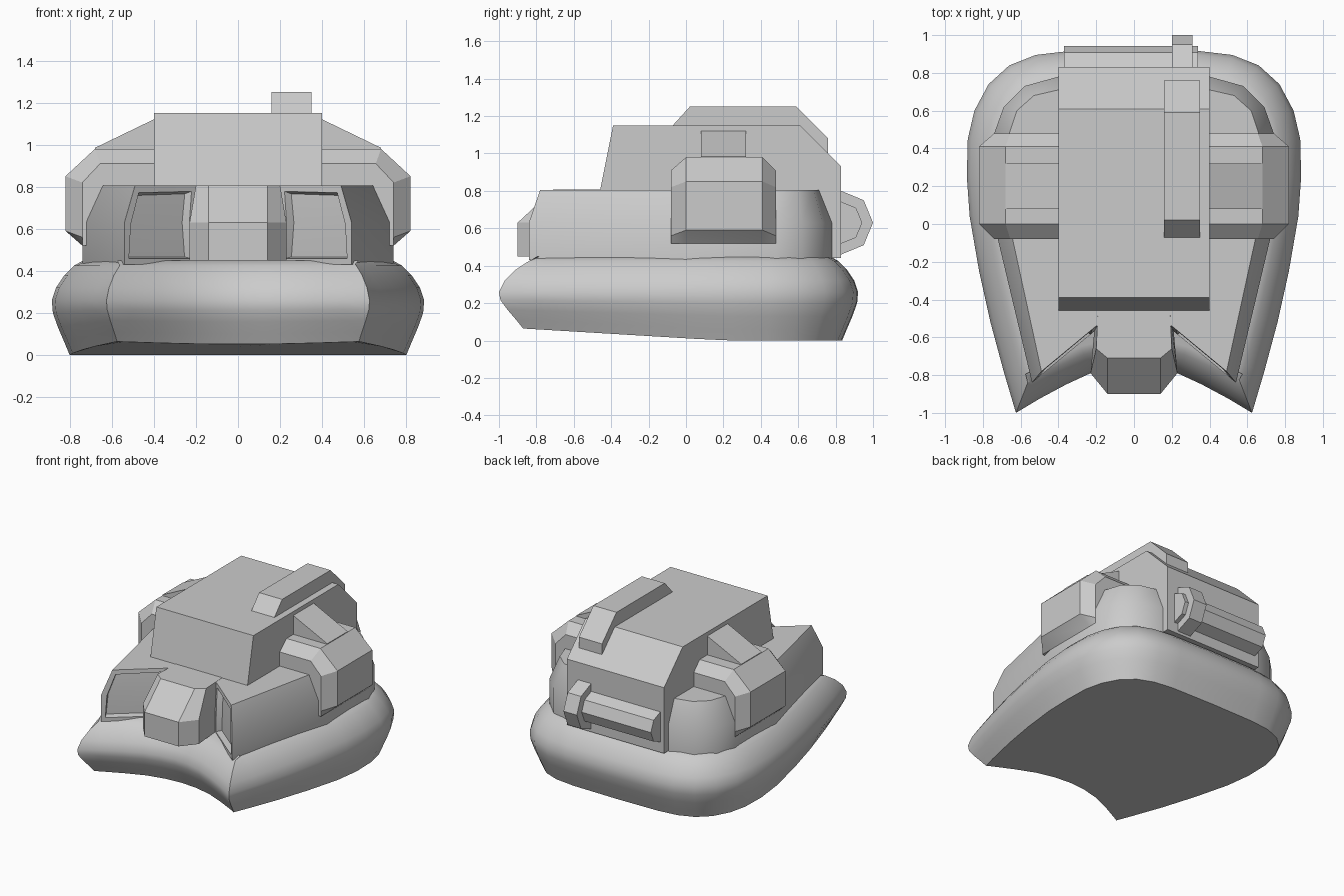
import bpy, bmesh, math
from mathutils import Vector

if "Cube" in bpy.data.objects:
    bpy.data.objects.remove(bpy.data.objects["Cube"])


def finish(name, bm, smooth=None):
    bmesh.ops.recalc_face_normals(bm, faces=bm.faces)
    me = bpy.data.meshes.new(name)
    bm.to_mesh(me)
    bm.free()
    ob = bpy.data.objects.new(name, me)
    bpy.context.collection.objects.link(ob)
    if smooth:
        bpy.ops.object.select_all(action='DESELECT')
        ob.select_set(True)
        bpy.context.view_layer.objects.active = ob
        bpy.ops.object.shade_smooth_by_angle(angle=math.radians(smooth))
    return ob


def loft(rings):
    """Skin a stack of equal-length closed rings and cap both ends."""
    bm = bmesh.new()
    vs = [[bm.verts.new(p) for p in r] for r in rings]
    n = len(vs[0])
    for a, b in zip(vs, vs[1:]):
        for i in range(n):
            j = (i + 1) % n
            bm.faces.new((a[i], a[j], b[j], b[i]))
    bm.faces.new(vs[0][::-1])
    bm.faces.new(vs[-1])
    bmesh.ops.recalc_face_normals(bm, faces=bm.faces)
    return bm


def mirror_ring(half):
    return half + [(-x, y) for x, y in reversed(half) if x > 1e-4]


def prism_x(name, profile, x0, x1):
    """Extrude a (y, z) profile along x."""
    return finish(name, loft([[(x, y, z) for y, z in profile] for x in (x0, x1)]))


# Inflated skirt: plan outline pulled inward at each level
half = [(0, .92), (.35, .915), (.52, .895), (.66, .84), (.77, .74), (.845, .6), (.88, .45),
        (.885, .25), (.87, .04), (.82, -.25), (.76, -.52), (.69, -.78), (.625, -1.0),
        (.5, -.925), (.36, -.85), (.23, -.79), (.11, -.76), (0, -.75)]
outline = [Vector(p) for p in mirror_ring(half)]


def inset(d):
    out, n = [], len(outline)
    for i, p in enumerate(outline):
        a = (p - outline[i - 1]).normalized()
        b = (outline[(i + 1) % n] - p).normalized()
        m = Vector((a.y, -a.x)) + Vector((b.y, -b.x))
        m.normalize()
        k = min(1 / max(m.dot(Vector((a.y, -a.x))), .2), 1.9)
        out.append(p + m * d * k)
    return out


rings = []
for z, d in [(0, .085), (.06, .06), (.13, .03), (.2, .005), (.26, 0), (.32, .02),
             (.38, .06), (.425, .105), (.45, .15)]:
    rings.append([(p.x, p.y, z + .06 * max(0, .2 - p.y) * max(0, 1 - z / .26)) for p in inset(d)])
finish("air_skirt", loft(rings), 42)

# Lower body with raked upper band and recessed front windows
base = [(.2, -.56), (.54, -.84), (.74, 0), (.74, .48), (.69, .62), (.58, .73), (.4, .78)]
top = [(.2, -.54), (.49, -.78), (.66, 0), (.66, .48), (.62, .6), (.53, .68), (.4, .71)]
bm = loft([[(x, y, z) for x, y in mirror_ring(r)] for r, z in ((base, .43), (base, .63), (top, .805))])
panes = [f for f in bm.faces if f.normal.y < -.5 and abs(f.calc_center_median().x) > .25]
bmesh.ops.inset_region(bm, faces=panes, thickness=.04, depth=0)
bmesh.ops.inset_region(bm, faces=panes, thickness=.012, depth=-.04)
finish("body", bm, 30)

# Nose between the windows
n_low = [(.14, -.9), (.23, -.79), (.2, -.45)]
n_top = [(.14, -.71), (.2, -.66), (.19, -.45)]
finish("nose", loft([[(x, y, z) for x, y in mirror_ring(r)]
                     for r, z in ((n_low, .45), (n_low, .63), (n_top, .807))]), 30)

# Cabin block and roof duct
prism_x("cabin", [(-.46, .8), (-.39, 1.15), (.61, 1.15), (.83, .93), (.83, .44), (-.46, .44)], -.4, .4)
prism_x("roof_duct", [(-.08, 1.14), (.02, 1.25), (.59, 1.25), (.76, 1.08), (.76, .98), (.58, 1.13)], .16, .35)

# Rear roller with collar, octagonal section
for name, r, x0, x1 in (("rear_tube", .112, -.37, .34), ("rear_tube_collar", .17, .2, .31)):
    prof = [(.83 + r * math.cos(a), .63 + r * math.sin(a))
            for a in (i * math.pi / 4 for i in range(8))]
    prism_x(name, prof, x0, x1)

# Side elbow pods with sloping braces
big = [(.38, .98), (.68, .98), (.82, .85), (.82, .59), (.74, .52), (.38, .52)]
small = [(.38, .91), (.655, .91), (.74, .82), (.74, .56), (.74, .52), (.38, .52)]
brace = [(.38, .9), (.38, 1.13), (.68, .985), (.68, .9)]
for side, s in (("right", 1), ("left", -1)):
    finish(side + "_pod", loft([[(s * x, y, z) for x, z in r] for r, y in
           ((small, -.08), (big, 0), (big, .41), (small, .48))]), 30)
    finish(side + "_pod_brace", loft([[(s * x, y, z) for x, z in brace] for y in (.08, .32)]))
